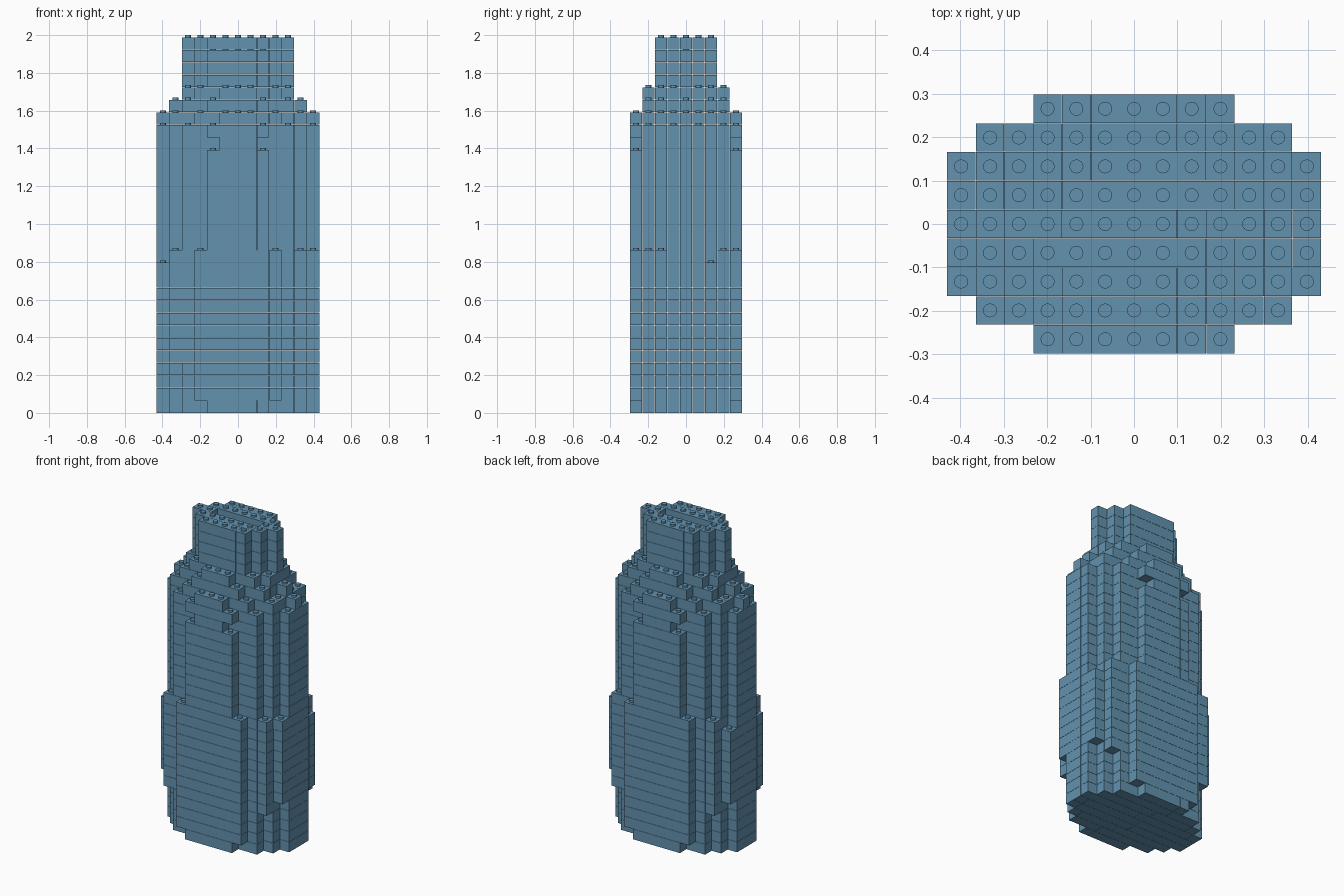
import bpy, bmesh
from mathutils import Matrix, Vector

if "Cube" in bpy.data.objects:
    bpy.data.objects.remove(bpy.data.objects["Cube"])

CELL = 0.0663          # brick pitch and layer height
GAP = 0.0012           # joint between bricks
STUD_R, STUD_H = 0.016, 0.011
LAYERS = 30

# For each distance from the middle row: (first layer, half width in cells)
STEPS = {
    0: [(0, 6), (24, 5), (25, 4)],
    1: [(0, 6), (23, 5), (24, 4), (26, 3)],
    2: [(0, 5), (5, 6), (12, 5), (24, 4), (25, 3), (26, 2)],
    3: [(0, 4), (4, 5), (13, 4), (23, 3), (24, 2), (25, 1), (26, -1)],
    4: [(0, 2), (1, 3), (13, 2), (21, 1), (22, 2), (23, 1), (24, -1)],
}

# Tower sections: name and layer range
SECTIONS = [("tower_base", 0, 5), ("tower_middle", 5, 13), ("tower_upper", 13, 23),
            ("tower_shoulder", 23, 26), ("tower_crown", 26, LAYERS)]

blue = bpy.data.materials.new("steel_blue")
blue.use_nodes = True
colour = (0.125, 0.29, 0.43, 1)
blue.diffuse_color = colour
blue.node_tree.nodes["Principled BSDF"].inputs["Base Color"].default_value = colour


def row_cells(layer, row):
    """Occupied columns of one row in one layer."""
    if layer >= LAYERS:
        return []
    half = [n for start, n in STEPS[abs(row)] if start <= layer][-1]
    cells = list(range(-half, half + 1))
    if row == 0 and layer == LAYERS - 1:      # sunken slot in the roof
        cells = [c for c in cells if abs(c) > 2]
    if row == -2 and layer == 12:             # one corner stands a layer higher
        cells.append(6)
    return cells


def split_bricks(cells, reverse):
    """Cut a row into runs, then into standard brick lengths."""
    runs = []
    for c in cells:
        if runs and runs[-1][-1] == c - 1:
            runs[-1].append(c)
        else:
            runs.append([c])
    for run in runs:
        if reverse:
            run = run[::-1]
        while run:
            size = next(s for s in (6, 4, 3, 2, 1) if s <= len(run))
            yield run[:size]
            run = run[size:]


def add_brick(bm, bricks, row, layer):
    mid = (bricks[0] + bricks[-1]) / 2
    centre = Vector((mid, row, layer + 0.5)) * CELL
    size = (len(bricks) * CELL - GAP, CELL - GAP, CELL - GAP)
    bmesh.ops.create_cube(bm, size=1, matrix=Matrix.Translation(centre) @ Matrix.Diagonal((*size, 1)))


def add_stud(bm, col, row, layer):
    centre = Vector((col, row, layer + 1)) * CELL + Vector((0, 0, STUD_H / 2 - GAP / 2))
    bmesh.ops.create_cone(bm, cap_ends=True, segments=16, radius1=STUD_R, radius2=STUD_R,
                          depth=STUD_H + GAP, matrix=Matrix.Translation(centre))


for name, first, last in SECTIONS:
    bm = bmesh.new()
    for layer in range(first, last):
        for row in range(-4, 5):
            cells = row_cells(layer, row)
            for bricks in split_bricks(cells, row > 0):
                add_brick(bm, bricks, row, layer)
            # Studs show only where no brick sits on top
            covered = row_cells(layer + 1, row)
            for col in cells:
                if col not in covered:
                    add_stud(bm, col, row, layer)
    mesh = bpy.data.meshes.new(name)
    bm.to_mesh(mesh)
    bm.free()
    mesh.materials.append(blue)
    section = bpy.data.objects.new(name, mesh)
    bpy.context.collection.objects.link(section)
    bpy.ops.object.select_all(action="DESELECT")
    section.select_set(True)
    bpy.context.view_layer.objects.active = section
    bpy.ops.object.shade_smooth_by_angle()
